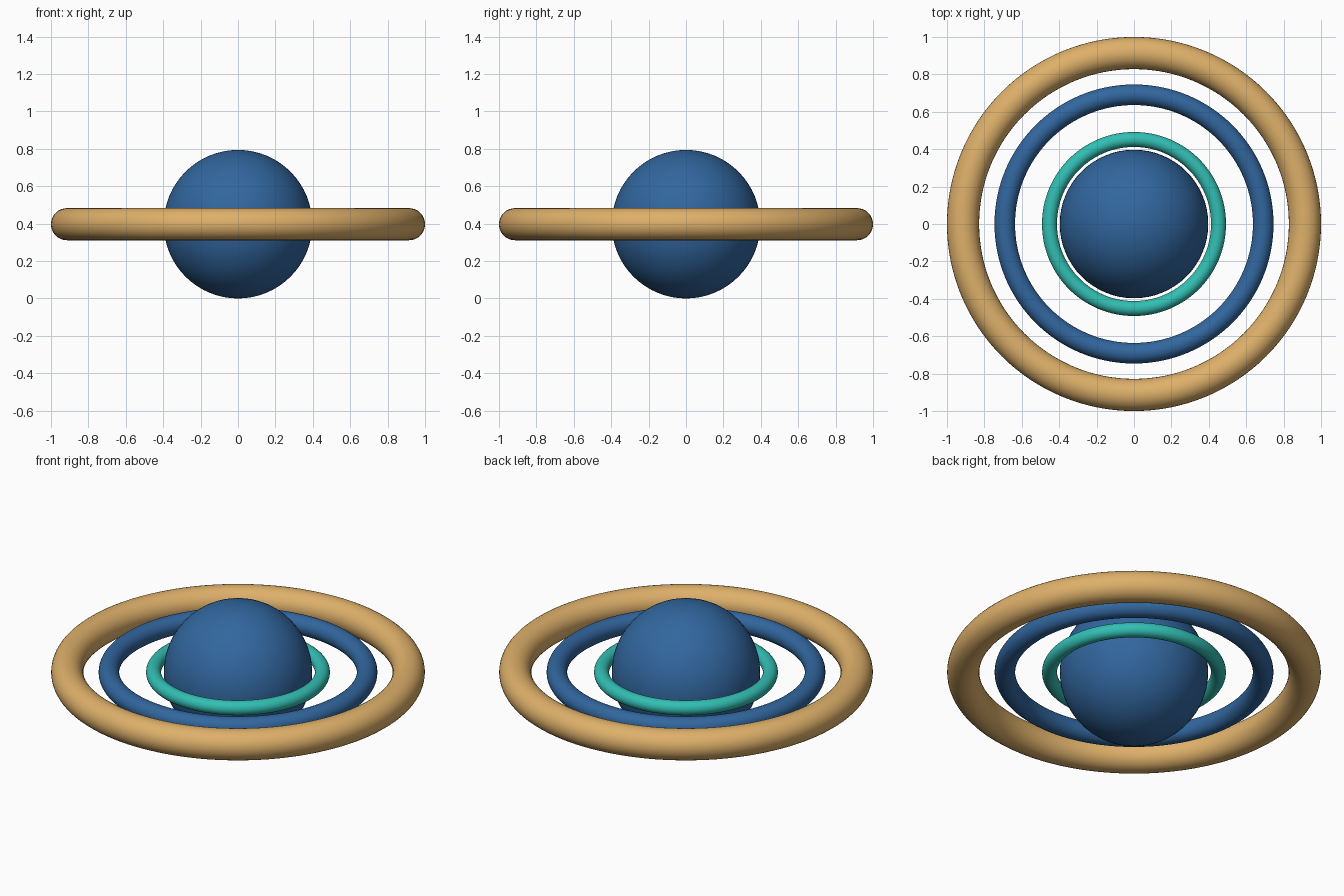
import bpy
import math

if "Cube" in bpy.data.objects:
    bpy.data.objects.remove(bpy.data.objects["Cube"])

CENTER_Z = 0.397


def make_material(name, rgb):
    mat = bpy.data.materials.new(name)
    mat.diffuse_color = (*rgb, 1.0)
    mat.use_nodes = True
    mat.node_tree.nodes["Principled BSDF"].inputs["Base Color"].default_value = mat.diffuse_color
    return mat


blue = make_material("deep_blue", (0.031, 0.133, 0.342))
tan = make_material("sandy_tan", (0.730, 0.434, 0.144))
teal = make_material("teal", (0.032, 0.515, 0.450))


def finish(name, mat):
    obj = bpy.context.object
    obj.name = name
    obj.data.name = name
    obj.data.materials.append(mat)
    bpy.ops.object.shade_smooth_by_angle(angle=math.radians(40))


# Planet globe
bpy.ops.mesh.primitive_uv_sphere_add(segments=64, ring_count=32, radius=0.397,
                                     location=(0, 0, CENTER_Z))
finish("planet_globe", blue)

# Concentric round rings: name, centre-line radius, tube radius, colour
for name, major, minor, mat in (
    ("inner_ring", 0.452, 0.040, teal),
    ("middle_ring", 0.691, 0.055, blue),
    ("outer_ring", 0.914, 0.086, tan),
):
    bpy.ops.mesh.primitive_torus_add(major_radius=major, minor_radius=minor,
                                     major_segments=128, minor_segments=32,
                                     location=(0, 0, CENTER_Z))
    finish(name, mat)
